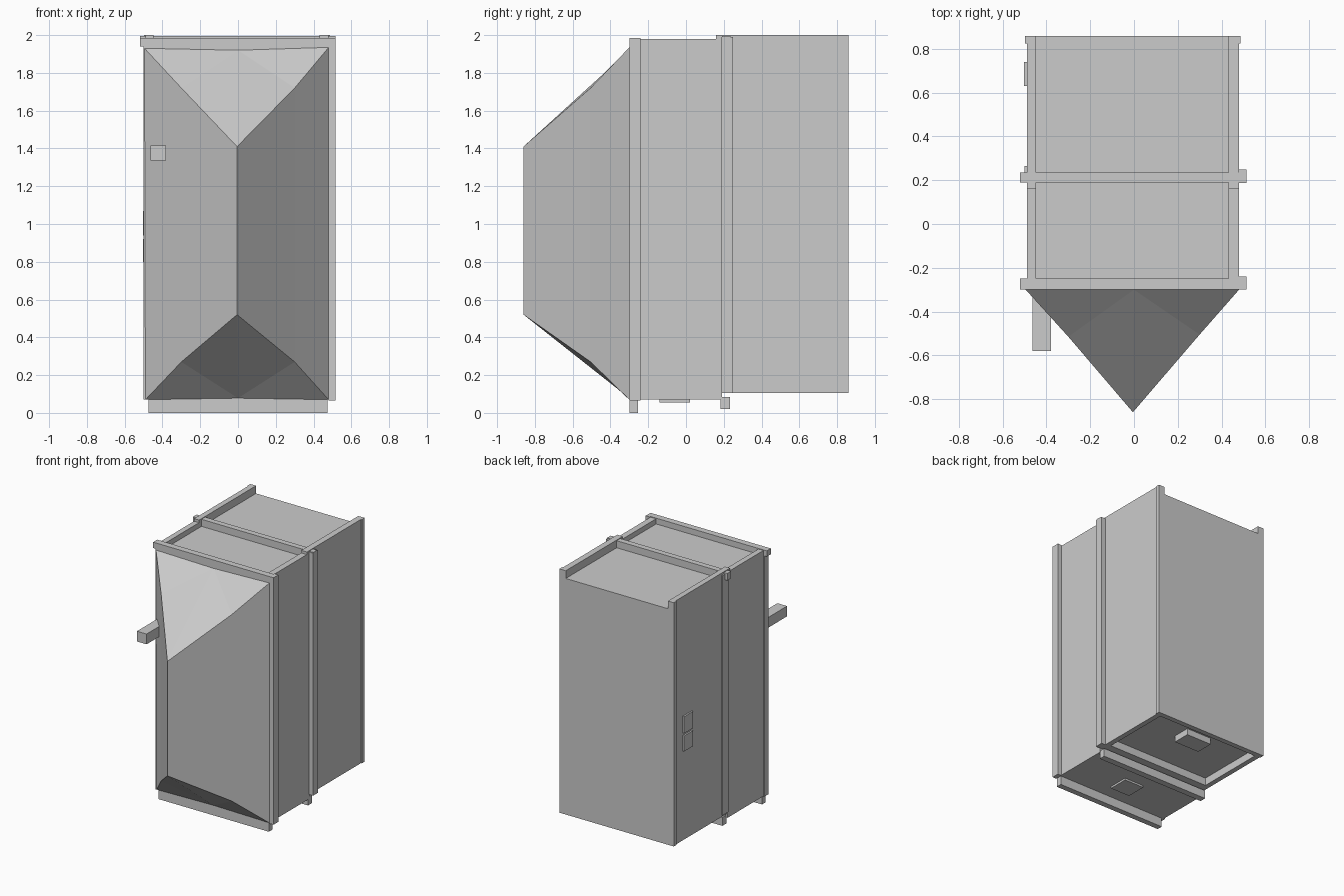
import bpy
import bmesh

if "Cube" in bpy.data.objects:
    bpy.data.objects.remove(bpy.data.objects["Cube"])


def box(name, x0, x1, y0, y1, z0, z1):
    """Axis-aligned box from its extents."""
    bm = bmesh.new()
    bmesh.ops.create_cube(bm, size=1)
    for v in bm.verts:
        v.co = ((x0 + x1) / 2 + v.co.x * (x1 - x0),
                (y0 + y1) / 2 + v.co.y * (y1 - y0),
                (z0 + z1) / 2 + v.co.z * (z1 - z0))
    return finish(name, bm)


def finish(name, bm):
    bmesh.ops.recalc_face_normals(bm, faces=bm.faces)
    mesh = bpy.data.meshes.new(name)
    bm.to_mesh(mesh)
    bm.free()
    obj = bpy.data.objects.new(name, mesh)
    bpy.context.collection.objects.link(obj)
    return obj


L, R = -0.49, 0.48            # cabinet side walls
FRONT, MID, BACK = -0.30, 0.19, 0.86

# Cabinet sections
box("front_cabinet", L, R, FRONT, MID, 0.07, 1.94)
box("rear_cabinet", L, R, MID, BACK, 0.165, 1.94)

# Wedge nose with a vertical ridge and slightly bent hip edges
bm = bmesh.new()
P = {k: bm.verts.new(c) for k, c in {
    "ridge_t": (-0.005, -0.86, 1.41), "ridge_b": (-0.005, -0.86, 0.52),
    "tl": (-0.495, FRONT, 1.93), "tm": (0, FRONT, 1.92), "tr": (R, FRONT, 1.935),
    "bl": (L, FRONT, 0.07), "bm": (0, FRONT, 0.078), "br": (R, FRONT, 0.07),
    "ktl": (-0.30, -0.515, 1.72), "ktr": (0.30, -0.505, 1.72),
    "kbl": (-0.30, -0.515, 0.27), "kbr": (0.30, -0.505, 0.27)}.items()}
for s in "lr":
    for e in "tb":
        k, m, c, r = "k" + e + s, e + "m", e + s, "ridge_" + e
        bm.faces.new([P[m], P[k], P[c]])
        bm.faces.new([P[m], P[r], P[k]])
    # side panel of the nose
    bm.faces.new([P["ridge_t"], P["ridge_b"], P["kbl" if s == "l" else "kbr"],
                  P["ktl" if s == "l" else "ktr"]])
    bm.faces.new([P["kt" + s], P["kb" + s], P["b" + s], P["t" + s]])
finish("nose", bm)

# Roof beams across the cabinet
box("front_roof_beam", -0.52, 0.515, FRONT, -0.25, 1.94, 1.985)
box("middle_roof_beam", -0.52, 0.515, MID, 0.235, 1.94, 1.995)

# Roof side rails
for side, x0, x1 in (("left", L, -0.447), ("right", 0.432, R)):
    box(side + "_front_roof_rail", x0, x1, -0.25, 0.16, 1.94, 1.98)
    box(side + "_rear_roof_rail", x0, x1, 0.16, BACK, 1.94, 2.0)

# Vertical posts on the side walls
box("right_front_post", R, 0.515, FRONT, -0.24, 0.065, 1.985)
box("right_middle_post", R, 0.515, 0.187, 0.25, 0.105, 1.99)
box("left_front_post", -0.5, L, FRONT, -0.25, 0.07, 1.94)
box("left_middle_post", -0.5, L, 0.19, 0.265, 0.12, 1.985)
for side, x0, x1 in (("left", -0.497, L), ("right", R, 0.487)):
    box(side + "_rear_corner_strip", x0, x1, 0.825, BACK, 0.105, 2.0)

# Cross bars and rim below the floor
box("front_foot_bar", -0.475, 0.475, FRONT, -0.255, 0, 0.07)
box("middle_foot_bar", -0.475, 0.475, 0.182, 0.232, 0.02, 0.085)
box("middle_floor_rim", L, R, MID, 0.265, 0.105, 0.165)
box("rear_floor_rim", L, R, 0.82, BACK, 0.105, 0.165)
for side, x0, x1 in (("left", L, -0.45), ("right", 0.44, R)):
    box(side + "_floor_rim", x0, x1, 0.265, 0.82, 0.105, 0.165)

# Floor hatch and drain box
box("floor_hatch", -0.07, 0.10, -0.14, 0.02, 0.055, 0.07)
box("floor_drain_box", -0.11, 0.11, 0.59, 0.73, 0.115, 0.165)

# Control plates on the left wall
for i, (z0, z1) in enumerate(((0.80, 0.92), (0.94, 1.07))):
    box(f"control_plate_{i + 1}", -0.503, L, 0.63, 0.74, z0, z1)

# Side arm beside the nose
box("side_arm", -0.463, -0.38, -0.58, FRONT, 1.335, 1.415)
